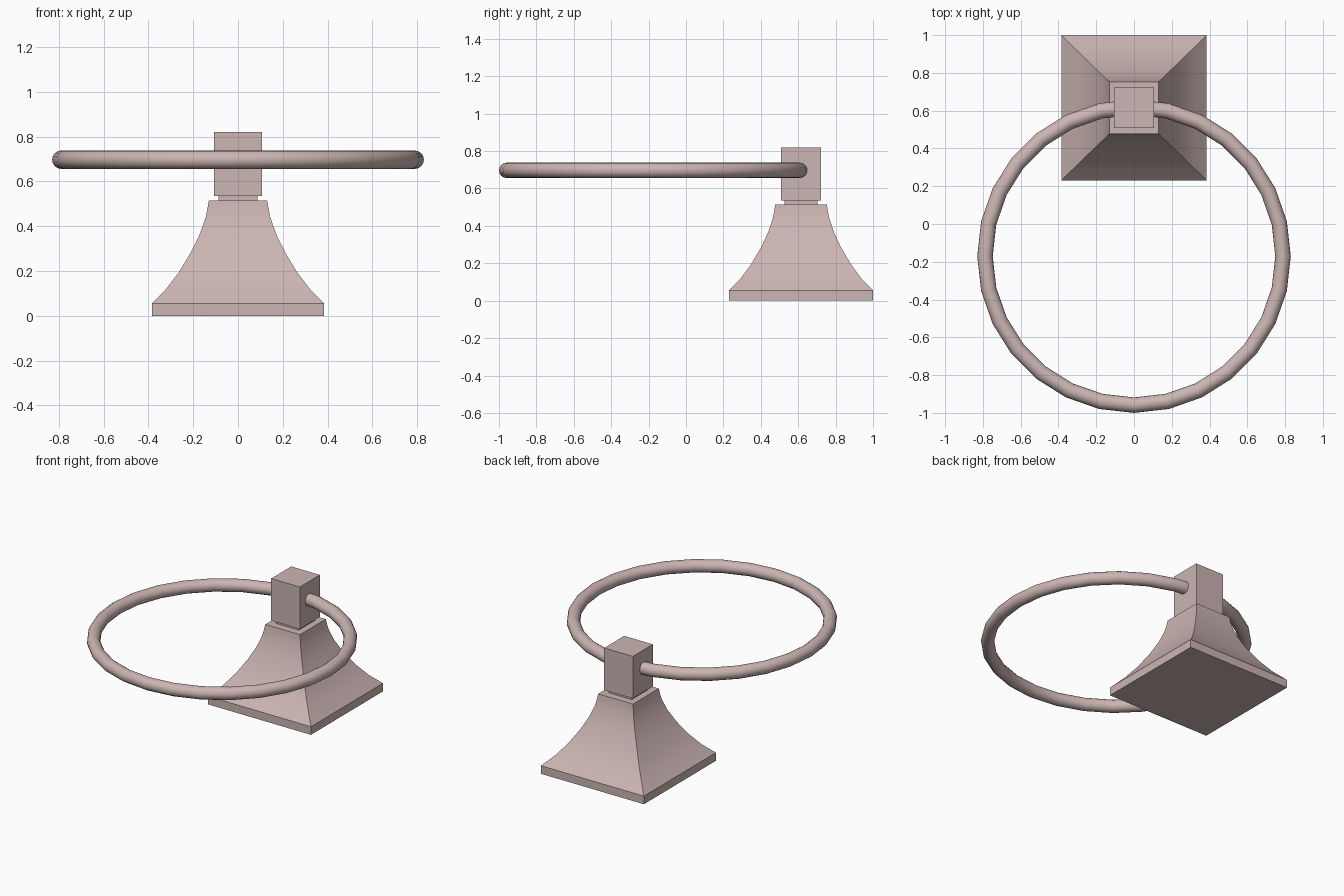
import bpy, bmesh, math

if "Cube" in bpy.data.objects:
    bpy.data.objects.remove(bpy.data.objects["Cube"])

POST_Y = 0.615

metal = bpy.data.materials.new("rose_metal")
metal.diffuse_color = (0.60, 0.465, 0.45, 1)
metal.use_nodes = True
metal.node_tree.nodes["Principled BSDF"].inputs["Base Color"].default_value = metal.diffuse_color


def finish(name, bm, angle):
    """Turn a bmesh into a named object, smooth where the faces are nearly flush."""
    bmesh.ops.recalc_face_normals(bm, faces=bm.faces)
    mesh = bpy.data.meshes.new(name)
    bm.to_mesh(mesh)
    bm.free()
    mesh.materials.append(metal)
    obj = bpy.data.objects.new(name, mesh)
    bpy.context.collection.objects.link(obj)
    bpy.ops.object.select_all(action='DESELECT')
    obj.select_set(True)
    bpy.context.view_layer.objects.active = obj
    bpy.ops.object.shade_smooth_by_angle(angle=math.radians(angle))
    return obj


def square_loft(name, levels):
    """Stack rectangular rings given as (z, half width x, half width y)."""
    bm = bmesh.new()
    rings = [[bm.verts.new((sx * hx, POST_Y + sy * hy, z))
              for sx, sy in ((-1, -1), (1, -1), (1, 1), (-1, 1))]
             for z, hx, hy in levels]
    for low, high in zip(rings, rings[1:]):
        for i in range(4):
            j = (i + 1) % 4
            bm.faces.new((low[i], low[j], high[j], high[i]))
    bm.faces.new(rings[0][::-1])
    bm.faces.new(rings[-1])
    return finish(name, bm, 30)


# flared square base with a flat plinth
square_loft("flared_base", [
    (0.0, 0.385, 0.385), (0.055, 0.385, 0.385), (0.12, 0.321, 0.322),
    (0.196, 0.263, 0.266), (0.286, 0.209, 0.213), (0.366, 0.170, 0.176),
    (0.4375, 0.145, 0.152), (0.48, 0.136, 0.143), (0.515, 0.130, 0.138)])

# recessed neck and the block holding the ring
square_loft("neck", [(0.51, 0.086, 0.088), (0.54, 0.086, 0.088)])
square_loft("ring_holder_block", [(0.535, 0.107, 0.107), (0.82, 0.107, 0.107)])

# towel ring, passing through the block
bm = bmesh.new()
SEGMENTS, SIDES, RADIUS, TUBE = 28, 16, 0.789, 0.041
loops = []
for i in range(SEGMENTS):
    a = 2 * math.pi * i / SEGMENTS
    loop = []
    for k in range(SIDES):
        b = 2 * math.pi * k / SIDES
        r = RADIUS + TUBE * math.cos(b)
        loop.append(bm.verts.new((r * math.cos(a), -0.17 + r * math.sin(a),
                                  0.697 + TUBE * math.sin(b))))
    loops.append(loop)
for i in range(SEGMENTS):
    p, q = loops[i], loops[(i + 1) % SEGMENTS]
    for k in range(SIDES):
        n = (k + 1) % SIDES
        bm.faces.new((p[k], q[k], q[n], p[n]))
finish("towel_ring", bm, 40)
